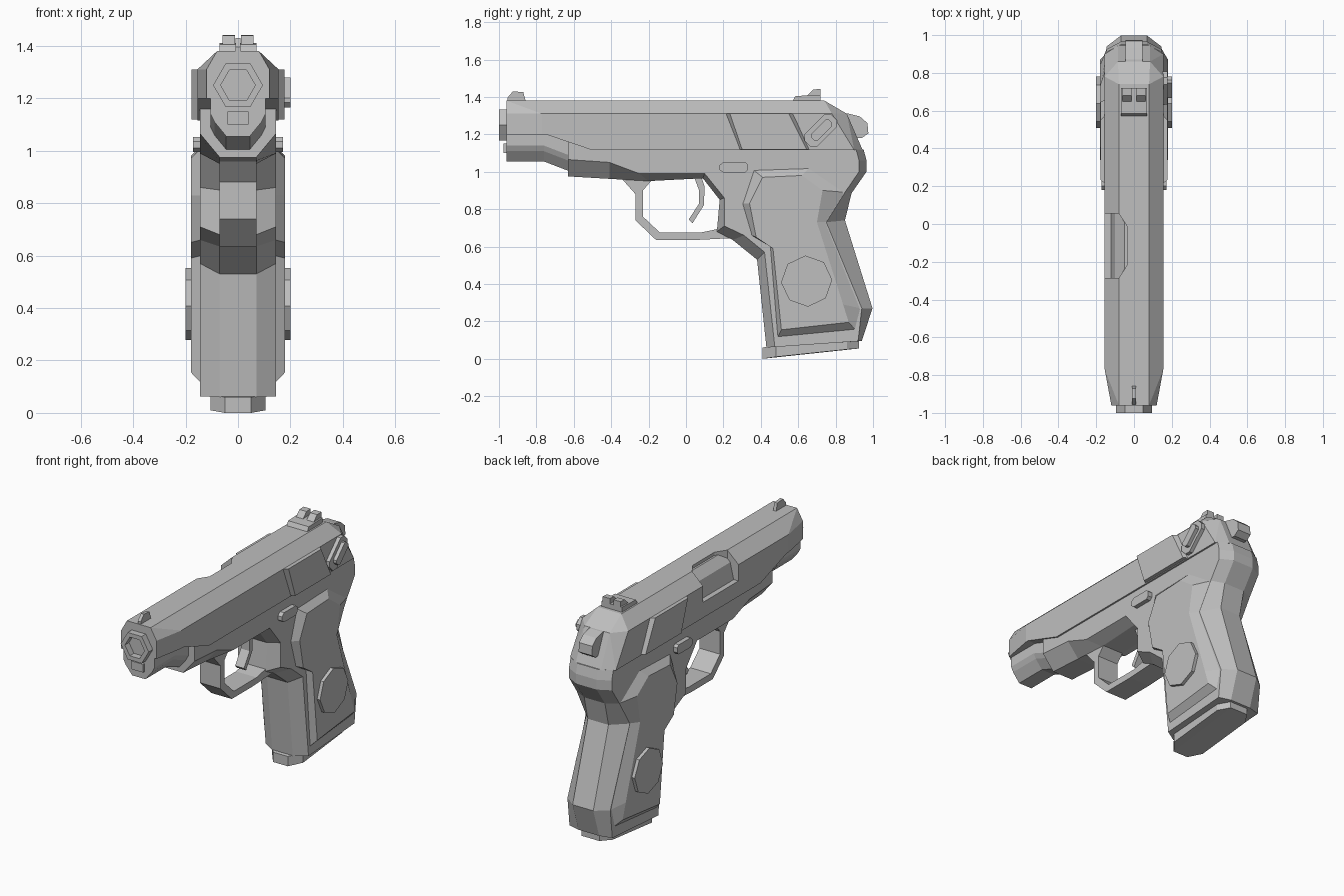
import bpy, bmesh
from math import cos, sin, pi

if "Cube" in bpy.data.objects:
    bpy.data.objects.remove(bpy.data.objects["Cube"])

grey = bpy.data.materials.new("matte_grey")
grey.use_nodes = True
colour = (0.52, 0.52, 0.52, 1)
grey.diffuse_color = colour
grey.node_tree.nodes["Principled BSDF"].inputs["Base Color"].default_value = colour


def finish(name, bm):
    bmesh.ops.recalc_face_normals(bm, faces=bm.faces)
    mesh = bpy.data.meshes.new(name)
    bm.to_mesh(mesh)
    bm.free()
    mesh.materials.append(grey)
    ob = bpy.data.objects.new(name, mesh)
    bpy.context.collection.objects.link(ob)
    return ob


def loft(name, rings):
    """Join matching rings of points and cap both ends."""
    bm = bmesh.new()
    rows = [[bm.verts.new(p) for p in ring] for ring in rings]
    for a, b in zip(rows, rows[1:]):
        for i in range(len(a)):
            j = (i + 1) % len(a)
            bm.faces.new((a[i], a[j], b[j], b[i]))
    bm.faces.new(rows[0])
    bm.faces.new(rows[-1])
    return finish(name, bm)


def slab(name, profile, lo, hi):
    """Extrude a side profile (y, z) across x."""
    return loft(name, [[(x, y, z) for y, z in profile] for x in (lo, hi)])


def bevelled(name, core, a, face, w):
    """Symmetric slab: core profile out to +-a, tapering to the face profile at +-w."""
    steps = ((face, -w), (core, -a), (core, a), (face, w))
    return loft(name, [[(x, y, z) for y, z in prof] for prof, x in steps])


def hull(name, points):
    """Convex solid from (x, y, z) points mirrored in x."""
    bm = bmesh.new()
    for x, y, z in points:
        for s in (-1, 1):
            bm.verts.new((s * x, y, z))
    bmesh.ops.convex_hull(bm, input=bm.verts)
    bmesh.ops.dissolve_limit(bm, angle_limit=0.02, verts=bm.verts, edges=bm.edges)
    return finish(name, bm)


def ngon(cy, cz, r, n, turn=0.0):
    return [(cy + r * cos(turn + 2 * pi * i / n), cz + r * sin(turn + 2 * pi * i / n))
            for i in range(n)]


def tilted(cy, cz, length, width, cut):
    """Corner-cut rectangle turned to the 45 degree line."""
    l, w = length / 2, width / 2
    pts = [(l, w - cut), (l - cut, w), (cut - l, w), (-l, w - cut),
           (-l, cut - w), (cut - l, -w), (l - cut, -w), (l, cut - w)]
    k = 0.7071
    return [(cy + k * (u - v), cz + k * (u + v)) for u, v in pts]


def cut(target, cutter):
    cutter.hide_render = True
    mod = target.modifiers.new("cut", 'BOOLEAN')
    mod.operation = 'DIFFERENCE'
    mod.solver = 'EXACT'
    mod.object = cutter
    bpy.context.view_layer.objects.active = target
    bpy.ops.object.modifier_apply(modifier=mod.name)
    bpy.data.objects.remove(cutter)


# Slide with stepped underside and ejection port
slide = hull("slide", [
    (.08, -.96, 1.38), (.12, -.96, 1.31), (.12, -.96, 1.115),
    (.155, -.77, 1.31), (.155, -.77, 1.115),
    (.08, .74, 1.38), (.155, .78, 1.31), (.155, .90, 1.115),
    (.085, .86, 1.31), (.085, .945, 1.115)])
cut(slide, slab("step_cutter", [(-1.1, 1.2), (-.75, 1.2), (-.5, 1.115), (-.5, 1), (-1.1, 1)], -.3, .3))
port = [(-.3, .06), (-.08, .055), (-.038, -.01), (-.038, -.22), (-.08, -.285), (-.3, -.29)]
cut(slide, loft("port_cutter", [[(x, y, z) for x, y in port] for z in (1.21, 1.5)]))
chamber = [(.03, 1.36), (-.05, 1.36), (-.1, 1.31), (-.125, 1.2), (.03, 1.2)]
loft("chamber", [[(x, y, z) for x, z in chamber] for y in (-.3, .07)])

# Raised finger panels at the rear of the slide
bevelled("slide_panels", [(.21, 1.31), (.575, 1.31), (.66, 1.12), (.285, 1.12)], .15,
         [(.235, 1.31), (.55, 1.31), (.645, 1.12), (.30, 1.12)], .178)

# Nose under the slide, dipping toward the frame
nose = []
for y, drop in ((-.96, 0), (-.76, 0), (-.63, .05), (-.6, .055)):
    half = [(.105, 1.21), (.105, 1.14 - drop), (.09, 1.11 - drop), (.045, 1.055 - drop)]
    nose.append([(x, y, z) for x, z in half] + [(-x, y, z) for x, z in reversed(half)])
loft("nose", nose)
slab("spring_guide", [(-.975, 1.1), (-.975, 1.15), (-.9, 1.15), (-.9, 1.1)], -.04, .04)

# Hexagonal muzzle with bore
loft("muzzle", [[(x, y, z) for x, z in ngon(0, 1.25, r, 6)]
                for y, r in ((-.9, .095), (-1, .095), (-1, .066), (-.93, .066), (-.93, .002))])

# Frame: narrow silhouette and wide side profile
frame_edge = [(-.63, 1.16), (-.63, .975), (-.41, .962), (-.2, .95), (.09, .965), (.18, .85),
              (.165, .68), (.25, .635), (.38, .53), (.43, .06), (.94, .095), (.997, .27),
              (.85, .74), (.885, .885), (.965, 1.0), (.965, 1.06), (.95, 1.118), (-.5, 1.118)]
frame_side = [(-.63, 1.16), (-.63, 1.065), (-.41, 1.05), (-.25, .99), (.10, .99), (.205, .86),
              (.205, .71), (.31, .66), (.42, .57), (.475, .063), (.92, .094), (.94, .27),
              (.75, .73), (.85, .89), (.925, 1.0), (.925, 1.06), (.91, 1.118), (-.5, 1.118)]
bevelled("frame", frame_edge, .07, frame_side, .145)

# Grip panels, medallions and magazine base
bevelled("grip_panels",
         [(.30, .83), (.36, 1.01), (.66, 1.02), (.85, .89), (.75, .73), (.935, .27),
          (.905, .155), (.49, .115), (.45, .6), (.35, .66)], .142,
         [(.34, .83), (.41, .97), (.62, .98), (.73, .90), (.70, .73), (.84, .29),
          (.87, .195), (.51, .155), (.465, .59), (.375, .65)], .18)
slab("grip_medallions", ngon(.645, .415, .137, 8, .05), -.2, .2)
hull("magazine_base", [(.05, .41, 0), (.05, .41, .06), (.105, .48, .01), (.105, .48, .07),
                       (.105, .86, .05), (.105, .86, .1), (.06, .925, .055), (.06, .925, .1)])

# Trigger guard and trigger
slab("trigger_guard",
     [(-.35, .97), (-.27, .88), (-.27, .74), (-.16, .635), (.05, .635), (.25, .645),
      (.2, .70), (.08, .675), (-.14, .675), (-.23, .76), (-.23, .9), (-.17, .97)], -.07, .07)
slab("trigger", [(.04, .98), (.07, .9), (.07, .83), (.015, .745), (.035, .725),
                 (.095, .82), (.1, .92), (.08, .98)], -.03, .03)

# Frame levers on both sides and safety on the left
slab("frame_levers", [(.18, 1.01), (.2, .995), (.315, .995), (.33, 1.01),
                      (.33, 1.04), (.315, 1.053), (.2, 1.053), (.18, 1.035)], -.172, .172)
slab("safety_base", tilted(.72, 1.22, .2, .095, .025), .1, .178)
slab("safety_bar", tilted(.725, 1.222, .135, .05, .012), .1, .2)

# Sights
slab("front_sight", [(-.955, 1.37), (-.955, 1.395), (-.925, 1.43), (-.87, 1.425), (-.855, 1.37)], -.01, .01)
slab("rear_sight_base", [(.565, 1.37), (.585, 1.405), (.72, 1.41), (.72, 1.37)], -.07, .07)
for side, s in (("right", -1), ("left", 1)):
    slab("rear_sight_post_" + side, [(.64, 1.4), (.68, 1.44), (.72, 1.442), (.72, 1.4)], s * .012, s * .06)

# Hammer
slab("hammer", [(.8, 1.31), (.87, 1.31), (.93, 1.295), (.97, 1.26), (.975, 1.205),
                (.94, 1.18), (.8, 1.18)], -.045, .045)
